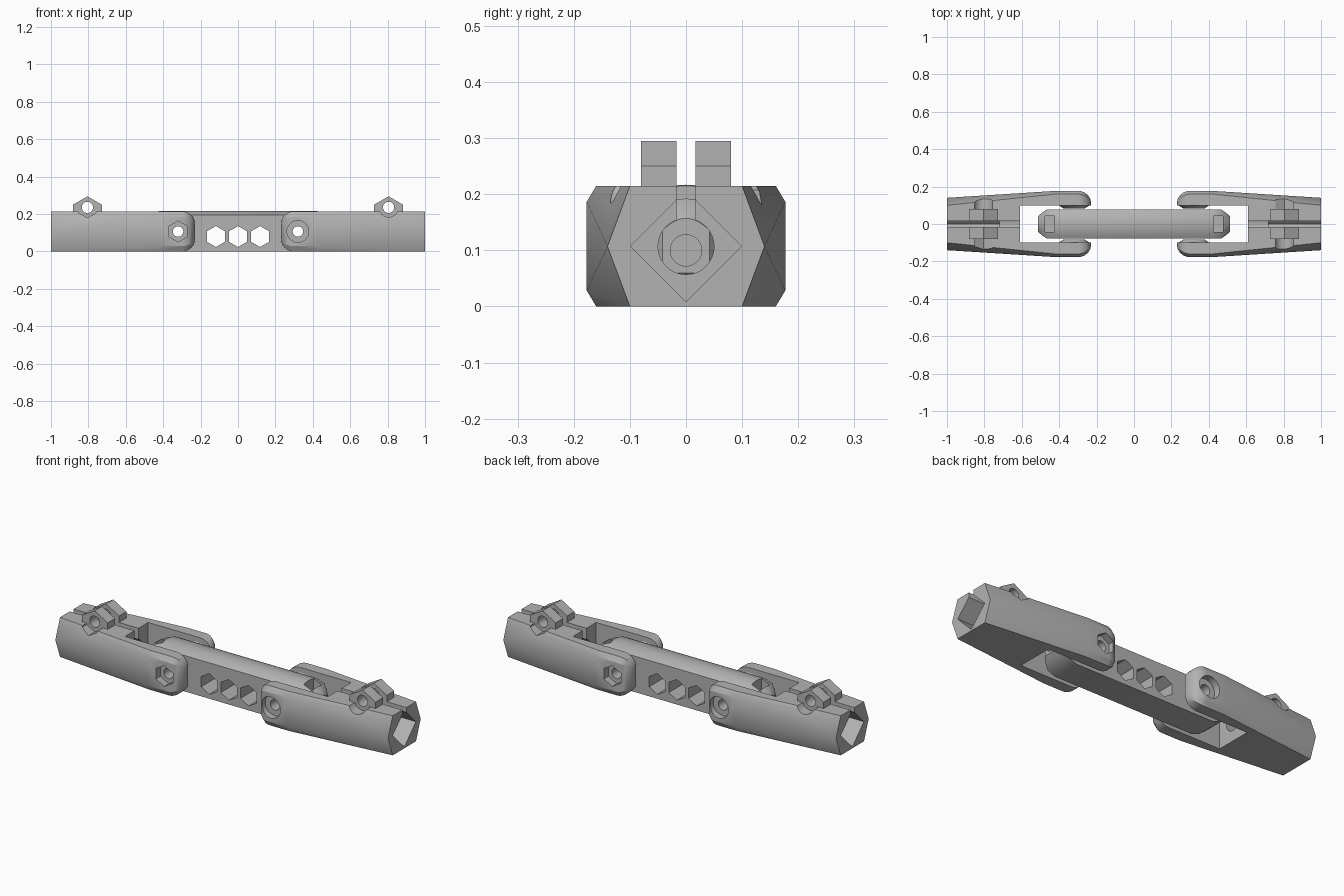
import bpy, bmesh, math
from mathutils import Matrix

if "Cube" in bpy.data.objects:
    bpy.data.objects.remove(bpy.data.objects["Cube"])

grey = bpy.data.materials.new("plain grey")
grey.use_nodes = True
grey.diffuse_color = (0.45, 0.45, 0.45, 1)
grey.node_tree.nodes["Principled BSDF"].inputs["Base Color"].default_value = (0.45, 0.45, 0.45, 1)

MID = 0.107    # height of the long axis
TOP = 0.215    # top of the forks
PIVOT = 0.32   # hinge distance from the centre


def finish(bm, name):
    bmesh.ops.recalc_face_normals(bm, faces=bm.faces)
    mesh = bpy.data.meshes.new(name)
    bm.to_mesh(mesh)
    bm.free()
    ob = bpy.data.objects.new(name, mesh)
    bpy.context.collection.objects.link(ob)
    ob.data.materials.append(grey)
    return ob


def hull(name, points):
    bm = bmesh.new()
    for p in points:
        bm.verts.new(p)
    bmesh.ops.remove_doubles(bm, verts=bm.verts, dist=0.0005)
    res = bmesh.ops.convex_hull(bm, input=bm.verts)
    loose = {g for g in res["geom_interior"] + res["geom_unused"] if isinstance(g, bmesh.types.BMVert)}
    bmesh.ops.delete(bm, geom=list(loose), context="VERTS")
    bmesh.ops.dissolve_limit(bm, angle_limit=0.01, verts=bm.verts, edges=bm.edges)
    return finish(bm, name)


def box(name, x, y, z):
    return hull(name, [(a, b, c) for a in x for b in y for c in z])


def prism(name, axis, a, b, centre, r, sides=32, turn=0.0, r2=None):
    """Prism or cone from a to b along x or y; centre gives the other two coordinates."""
    pts = []
    for along, rad in ((a, r), (b, r if r2 is None else r2)):
        for i in range(sides):
            t = math.pi / 2 + turn + 2 * math.pi * i / sides
            u, z = centre[0] + rad * math.cos(t), centre[1] + rad * math.sin(t)
            pts.append((along, u, z) if axis == "x" else (u, along, z))
    return hull(name, pts)


def combine(ob, others, operation):
    for other in others:
        mod = ob.modifiers.new("shape", "BOOLEAN")
        mod.operation, mod.solver, mod.object = operation, "EXACT", other
        bpy.context.view_layer.objects.active = ob
        bpy.ops.object.modifier_apply(modifier=mod.name)
        bpy.data.objects.remove(other)


def smooth(ob):
    bpy.ops.object.select_all(action="DESELECT")
    ob.select_set(True)
    bpy.context.view_layer.objects.active = ob
    bpy.ops.object.shade_smooth_by_angle(angle=math.radians(25))


# Fork body: hexagon at the outer end blending into a chamfered block with a rounded tip
def block(x, inset):
    pts = []
    for s in (-1, 1):
        for y, h in ((0.16, TOP / 2), (0.177, 0.079)):
            for k in (-1, 1):
                pts.append((x, s * (y - inset), TOP / 2 + k * (h - inset * h / (TOP / 2))))
    return pts


points = [(1, s * 0.10, z) for s in (-1, 1) for z in (0, TOP)] + [(1, s * 0.14, MID) for s in (-1, 1)]
points += block(0.42, 0)
for i in range(9):
    t = math.pi / 2 * i / 8
    points += block(0.30 - 0.07 * math.sin(t), 0.065 * (1 - math.cos(t)))
fork = hull("right_hand_fork", points)
fork.name = "left_fork"

# Clamp lugs and the slot for the bar
combine(fork, [prism("lug", "y", -0.08, 0.08, (0.805, 0.205), 0.09, 6)], "UNION")
combine(fork, [box("slot", (0.1, 0.61), (-0.1, 0.1), (-0.1, 0.4))], "DIFFERENCE")

# Conical bosses on the inner faces of the arms
combine(fork, [prism("boss", "y", s * 0.105, s * 0.082, (PIVOT, MID), 0.09, 40, 0, 0.055)
               for s in (-1, 1)], "UNION")

# Square socket, keyhole, clamp slit, bolt seats and hinge holes
combine(fork, [
    prism("socket", "x", 0.72, 1.1, (0, MID), 0.099, 4),
    prism("keyhole", "x", 0.5, 0.8, (0, MID), 0.05),
    box("slit", (0.5, 1.1), (-0.017, 0.017), (MID, 0.4)),
    prism("clamp_bolt", "y", -0.3, 0.3, (0.805, 0.236), 0.03),
    prism("round_seat", "y", -0.3, -0.0805, (0.805, 0.236), 0.052),
    prism("hex_seat", "y", 0.0805, 0.3, (0.805, 0.236), 0.056, 6),
    prism("hinge_hole", "y", -0.3, 0.3, (PIVOT, MID), 0.028),
    prism("hinge_round", "y", -0.3, -0.14, (PIVOT, MID), 0.058),
    prism("hinge_hex", "y", 0.14, 0.3, (PIVOT, MID), 0.056, 6),
], "DIFFERENCE")
smooth(fork)

# Second fork is the first turned half way round
other_fork = fork.copy()
other_fork.data = fork.data.copy()
other_fork.name = "right_fork"
other_fork.data.transform(Matrix.Rotation(math.pi, 4, "Z"))
bpy.context.collection.objects.link(other_fork)


# Centre bar with a softly domed top and tapered ends
def bar_section(x, half, low, high):
    pts = [(x, s * half, low) for s in (-1, 1)]
    for i in range(13):
        u = -1 + i / 6
        pts.append((x, u * half, high + 0.022 * (1 - u * u)))
    return pts


points = []
for s in (-1, 1):
    for x, half, inset in ((0.42, 0.078, 0), (0.465, 0.078, 0.018), (0.49, 0.062, 0.035), (0.513, 0.042, 0.06)):
        points += bar_section(s * x, half, inset, 0.195 - inset)
bar = hull("centre_bar", points)

# Hexagonal windows, hinge holes and nut pockets in the bar
cutters = [prism("window", "y", -0.3, 0.3, (x, 0.08), 0.056, 6) for x in (-0.118, 0, 0.118)]
for s in (-1, 1):
    cutters += [
        prism("hinge_hole", "y", -0.3, 0.3, (s * PIVOT, MID), 0.028),
        box("nut_pocket", (s * 0.425, s * 0.475), (-0.042, 0.042), (0.06, 0.4)),
        prism("end_hole", "x", s * 0.38, s * 0.6, (0, 0.1), 0.028),
    ]
combine(bar, cutters, "DIFFERENCE")
smooth(bar)
